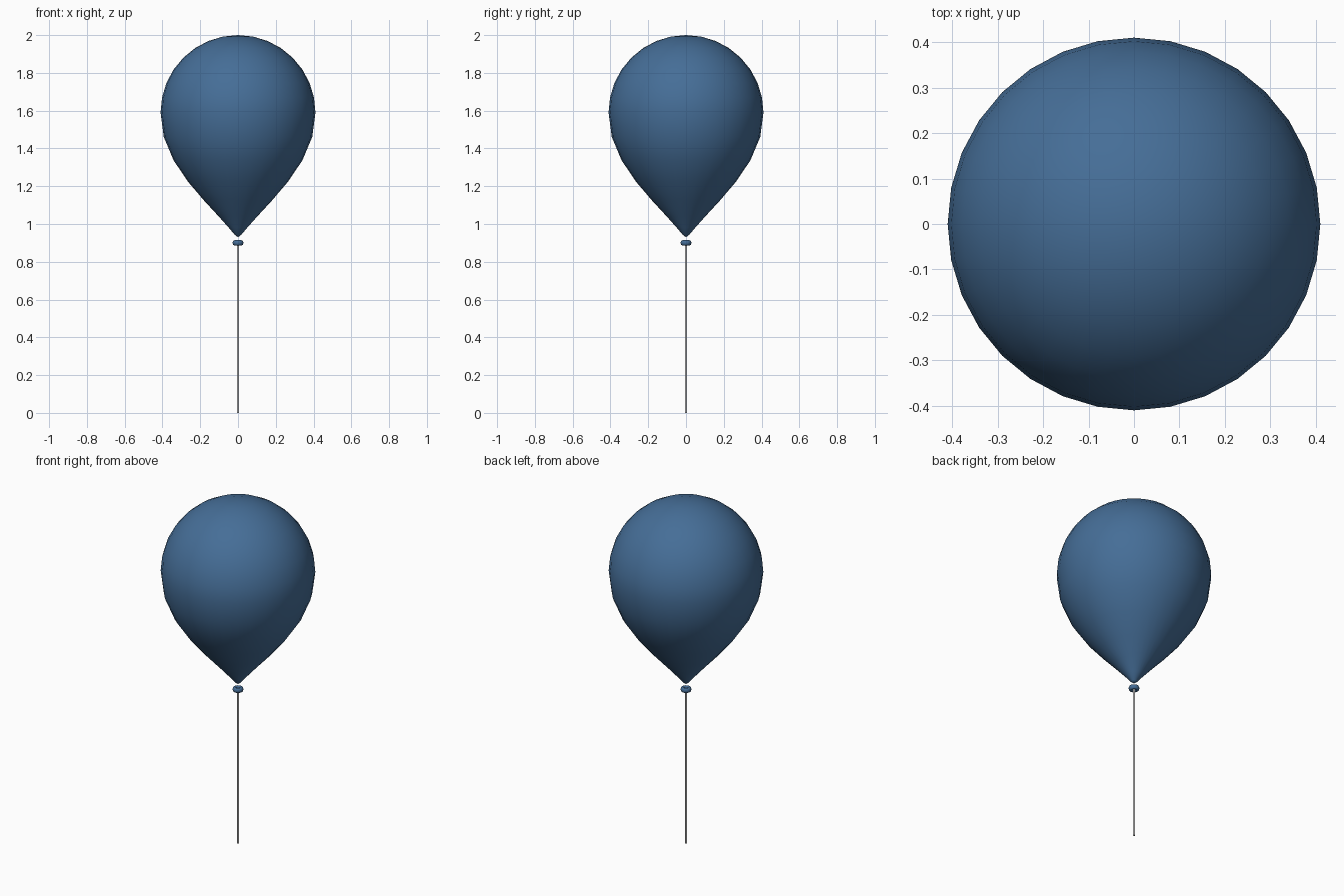
import bpy
import math

SEGMENTS = 32
RINGS = 16

cube = bpy.data.objects.get("Cube")
if cube:
    bpy.data.objects.remove(cube)


def make_material(name, color):
    mat = bpy.data.materials.new(name)
    mat.use_nodes = True
    mat.diffuse_color = color
    bsdf = next(n for n in mat.node_tree.nodes if n.type == "BSDF_PRINCIPLED")
    bsdf.inputs["Base Color"].default_value = color
    return mat


def finish(name, mat, angle=60):
    obj = bpy.context.object
    obj.name = name
    obj.data.materials.append(mat)
    bpy.ops.object.shade_smooth_by_angle(angle=math.radians(angle))
    return obj


blue = make_material("balloon_blue", (0.06, 0.155, 0.31, 1))
grey = make_material("string_grey", (0.6, 0.6, 0.6, 1))

# Balloon: sphere whose lower half is stretched and tapered to a point
bpy.ops.mesh.primitive_uv_sphere_add(segments=SEGMENTS, ring_count=RINGS, radius=1)
balloon = finish("balloon", blue, 80)
for v in balloon.data.vertices:
    depth = max(0, -v.co.z)
    width = 0.41 * (1 - 0.82 * depth ** 2.2)
    v.co.x *= width
    v.co.y *= width
    v.co.z = 1.59 + v.co.z * (0.66 if depth else 0.41)

# Knot: small ring just under the tip
bpy.ops.mesh.primitive_torus_add(location=(0, 0, 0.9), major_radius=0.018,
                                 minor_radius=0.011, major_segments=16, minor_segments=8)
knot = finish("knot", blue)
knot.scale.z = 1.3

# String: thin rod hanging from the knot
bpy.ops.mesh.primitive_cylinder_add(vertices=8, radius=0.0055, depth=0.9, location=(0, 0, 0.45))
finish("string", grey)
